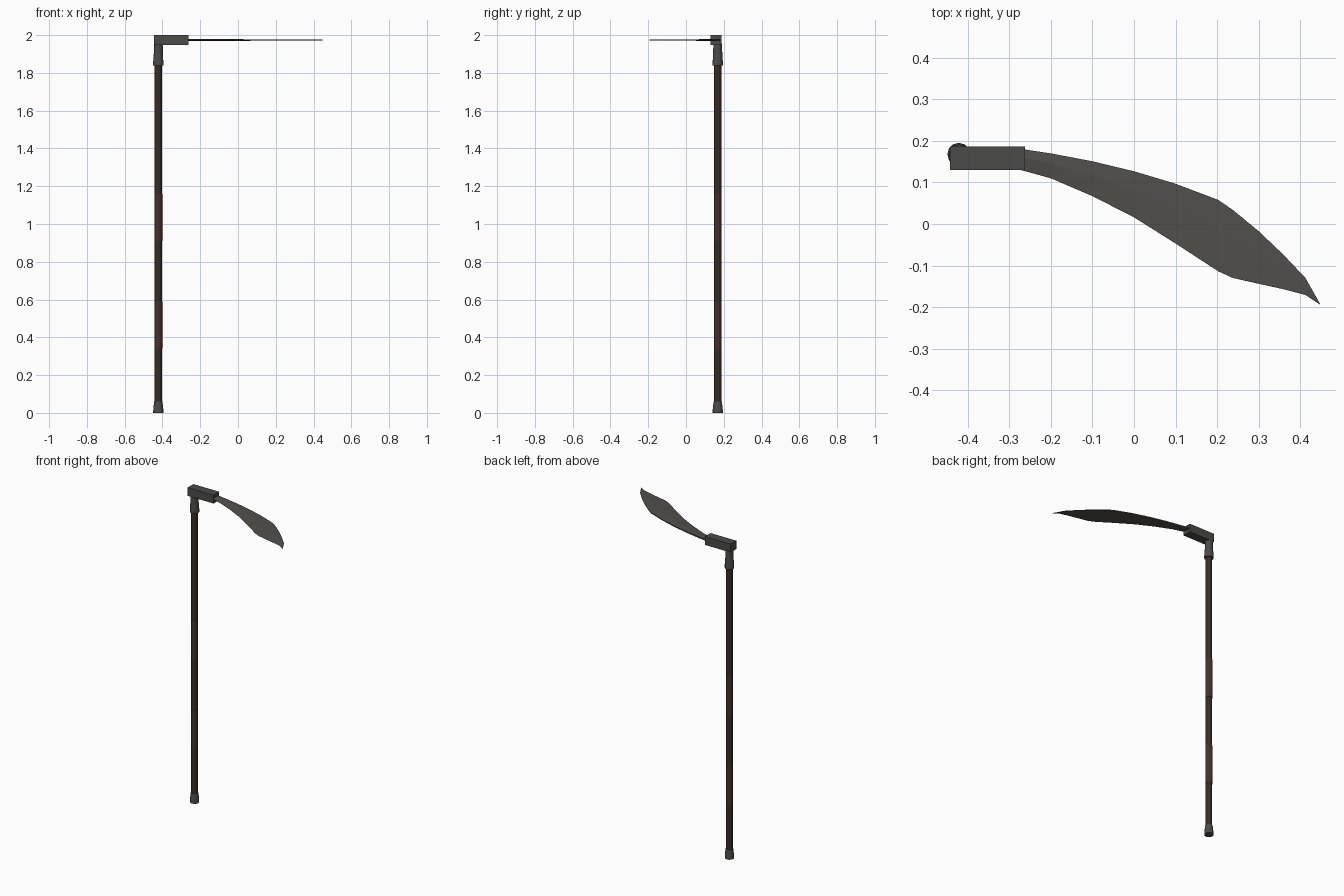
import bpy, bmesh, math

if "Cube" in bpy.data.objects:
    bpy.data.objects.remove(bpy.data.objects["Cube"])

PX, PY = -0.422, 0.168   # pole axis
SIDES = 12


def material(name, rgb):
    m = bpy.data.materials.new(name)
    m.diffuse_color = (*rgb, 1)
    m.use_nodes = True
    m.node_tree.nodes["Principled BSDF"].inputs["Base Color"].default_value = m.diffuse_color
    return m


steel = material("dark_steel", (0.07, 0.07, 0.068))
blade_steel = material("blade_steel", (0.085, 0.08, 0.073))
wood = material("dark_wood", (0.042, 0.026, 0.018))
grip = material("grip_wood", (0.058, 0.031, 0.023))


def finish(bm, name, mat):
    bmesh.ops.recalc_face_normals(bm, faces=bm.faces)
    me = bpy.data.meshes.new(name)
    bm.to_mesh(me)
    bm.free()
    me.materials.append(mat)
    ob = bpy.data.objects.new(name, me)
    bpy.context.collection.objects.link(ob)
    return ob


def skin(bm, rings):
    n = len(rings[0])
    for a, b in zip(rings, rings[1:]):
        for i in range(n):
            j = (i + 1) % n
            bm.faces.new((a[i], a[j], b[j], b[i]))
    bm.faces.new(rings[0])
    bm.faces.new(rings[-1])


def turned(name, profile, mat):
    """Vertical turned part from (radius, z) pairs."""
    bm = bmesh.new()
    rings = [[bm.verts.new((PX + r * math.cos(2 * math.pi * i / SIDES),
                            PY + r * math.sin(2 * math.pi * i / SIDES), z))
              for i in range(SIDES)] for r, z in profile]
    skin(bm, rings)
    return finish(bm, name, mat)


# Pole sections, alternating plain wood and slightly thicker grips
cuts = [0.05, 0.34, 0.59, 0.91, 1.16, 1.85]
for k, (z0, z1) in enumerate(zip(cuts, cuts[1:])):
    is_grip = k % 2 == 1
    r = 0.021 if is_grip else 0.0192
    turned(f"{'grip' if is_grip else 'pole'}_{k + 1}", [(r, z0), (r, z1)],
           grip if is_grip else wood)

# Foot cap and top ferrule
turned("foot_cap", [(0.027, 0), (0.0265, 0.02), (0.022, 0.06)], steel)
turned("ferrule", [(0.0275, 1.838), (0.0275, 1.852), (0.024, 1.9), (0.0235, 1.955)], steel)

# Head block holding the blade
bm = bmesh.new()
bmesh.ops.create_cube(bm, size=1)
for v in bm.verts:
    v.co = (-0.353 + v.co.x * 0.181, 0.1585 + v.co.y * 0.057, 1.9735 + v.co.z * 0.053)
finish(bm, "head_block", steel)

# Blade: stations (x, spine y, edge y), ridged section thinning to the tip
stations = [(-0.28, 0.182, 0.132), (-0.2, 0.17, 0.11), (-0.1, 0.151, 0.067),
            (0, 0.127, 0.016), (0.1, 0.097, -0.047), (0.203, 0.058, -0.114),
            (0.238, 0.034, -0.13), (0.3, -0.017, -0.144), (0.36, -0.074, -0.157),
            (0.413, -0.13, -0.171), (0.448, -0.192, -0.1945)]
Z = 1.974
bm = bmesh.new()
rings = []
for x, s, e in stations:
    t = 1 - 0.75 * (x + 0.28) / 0.728
    m = s + (e - s) * 0.4
    section = [(s, 0.0045), (m, 0.006), (e, 0.0006), (e, -0.0006), (m, -0.006), (s, -0.0045)]
    rings.append([bm.verts.new((x, y, Z + h * t)) for y, h in section])
skin(bm, rings)
finish(bm, "blade", blade_steel)
